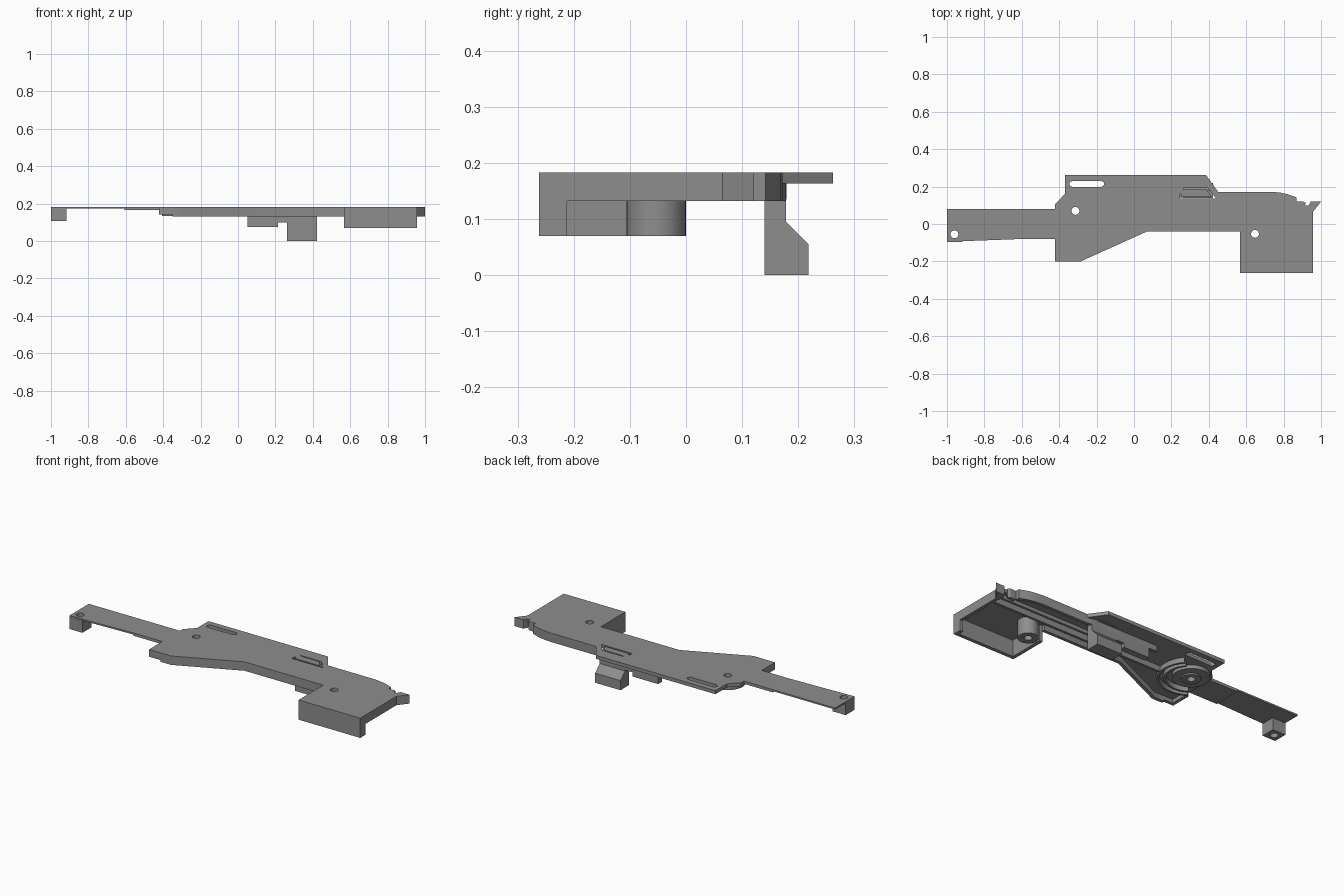
import bpy, bmesh, math
from mathutils import Vector

if "Cube" in bpy.data.objects:
    bpy.data.objects.remove(bpy.data.objects["Cube"])

grey = bpy.data.materials.new("matte grey")
grey.diffuse_color = (0.27, 0.27, 0.27, 1)
grey.use_nodes = True
grey.node_tree.nodes["Principled BSDF"].inputs["Base Color"].default_value = grey.diffuse_color
TOP = 0.183


def finish(name, mesh):
    bm = bmesh.new()
    bm.from_mesh(mesh)
    bmesh.ops.remove_doubles(bm, verts=bm.verts, dist=1e-5)
    bmesh.ops.recalc_face_normals(bm, faces=bm.faces)
    bm.to_mesh(mesh)
    bm.free()
    mesh.materials.clear()
    mesh.materials.append(grey)
    ob = bpy.data.objects.new(name, mesh)
    bpy.context.collection.objects.link(ob)
    return ob


def prism(name, loops, z0, z1):
    """Flat outline (first loop) with holes (other loops), extruded from z0 to z1."""
    cu = bpy.data.curves.new(name + "_outline", 'CURVE')
    cu.dimensions, cu.fill_mode, cu.extrude = '2D', 'BOTH', (z1 - z0) / 2
    for pts in loops:
        sp = cu.splines.new('POLY')
        sp.points.add(len(pts) - 1)
        for p, (x, y) in zip(sp.points, pts):
            p.co = (x, y, 0, 1)
        sp.use_cyclic_u = True
    tmp = bpy.data.objects.new(name + "_tmp", cu)
    bpy.context.collection.objects.link(tmp)
    bpy.context.view_layer.update()
    dg = bpy.context.evaluated_depsgraph_get()
    mesh = bpy.data.meshes.new_from_object(tmp.evaluated_get(dg))
    bpy.data.objects.remove(tmp)
    for v in mesh.vertices:
        v.co.z += (z0 + z1) / 2
    return finish(name, mesh)


def rect(x0, x1, y0, y1):
    return [(x0, y0), (x1, y0), (x1, y1), (x0, y1)]


def circle(x, y, r, n=24):
    return [(x + r * math.cos(2 * math.pi * i / n), y + r * math.sin(2 * math.pi * i / n)) for i in range(n)]


def wall(name, pts, z0, t=0.018):
    """Wall hanging from the plate, thickened to the left of its path."""
    pts = [Vector(p) for p in pts]
    inner = []
    for i, p in enumerate(pts):
        ns = []
        for a, b in ((i - 1, i), (i, i + 1)):
            if a >= 0 and b < len(pts):
                d = (pts[b] - pts[a]).normalized()
                ns.append(Vector((-d.y, d.x)))
        n = sum(ns, Vector((0, 0))).normalized()
        inner.append(p + n * t / max(0.4, n.dot(ns[0])))
    return prism(name, [[tuple(p) for p in pts + inner[::-1]]], z0, TOP - 0.01)


def side_profile(name, yz, x0, x1):
    n = len(yz)
    mesh = bpy.data.meshes.new(name)
    verts = [(x, y, z) for x in (x0, x1) for y, z in yz]
    faces = [range(n), range(2 * n - 1, n - 1, -1)]
    faces += [(i, (i + 1) % n, n + (i + 1) % n, n + i) for i in range(n)]
    mesh.from_pydata(verts, [], [list(f) for f in faces])
    return finish(name, mesh)


# Screw positions
ARM_HOLE, MID_HOLE, BOX_HOLE = (-0.96, -0.055), (-0.313, 0.07), (0.647, -0.053)
R = 0.021

# Main cover plate with slots and screw holes
back_curve = [(0.87, 0.142), (0.82, 0.16), (0.78, 0.168), (0.74, 0.172), (0.45, 0.172)]
outline = [(-0.423, -0.2), (-0.285, -0.2), (0.07, -0.04), (0.567, -0.04), (0.567, -0.262), (0.957, -0.262),
           (0.957, 0.065), (1, 0.12), (0.945, 0.12), (0.935, 0.1), (0.912, 0.1), (0.92, 0.112),
           (0.905, 0.12), (0.87, 0.12)] + back_curve + [
           (0.385, 0.262), (-0.37, 0.262), (-0.37, 0.16), (-0.423, 0.105)]
slot = [(x + 0.015 * math.cos(a), 0.214 + 0.015 * math.sin(a))
        for x, s in ((-0.175, -1), (-0.33, 1))
        for a in [s * math.pi / 2 + math.pi * i / 8 for i in range(9)]]
lever_gap = [(0.245, 0.16), (0.245, 0.135), (0.44, 0.135), (0.395, 0.192), (0.265, 0.192), (0.265, 0.185),
             (0.385, 0.185), (0.415, 0.145), (0.255, 0.145), (0.255, 0.16)]
prism("cover_plate", [outline, slot, lever_gap, circle(*MID_HOLE, R), circle(*BOX_HOLE, R)], 0.163, TOP)

# Thin arm, thicker at its root, with a screw block at the end
prism("arm_plate", [[(-1, -0.095), (-0.6, -0.08), (-0.423, -0.08), (-0.423, 0.08), (-1, 0.08)],
                    circle(*ARM_HOLE, R)], 0.174, TOP)
prism("arm_root", [rect(-0.606, -0.423, -0.08, 0.08)], 0.167, 0.176)
prism("arm_screw_block", [rect(-1, -0.918, -0.095, -0.015), circle(*ARM_HOLE, R)], 0.106, 0.176)

# Outer skirt
wall("front_skirt", [(-0.35, -0.2), (-0.285, -0.2), (0.07, -0.04), (0.567, -0.04)], 0.132)
wall("left_skirt", [(-0.423, -0.08), (-0.423, -0.2), (-0.35, -0.2)], 0.142)
wall("right_skirt", [(0.957, -0.212), (0.957, 0.065)], 0.132)
wall("back_skirt", [(0.87, 0.12)] + back_curve + [(0.42, 0.178), (0.0, 0.178)], 0.132)
prism("end_tab", [[(0.935, 0.06), (0.957, 0.065), (1, 0.12), (0.945, 0.12), (0.935, 0.1)]], 0.132, 0.17)
prism("tab_bridge", [[(0.87, 0.095), (0.912, 0.1), (0.92, 0.112), (0.905, 0.12), (0.87, 0.12)]], 0.132, 0.17)

# Deep box section and its screw boss
wall("box_walls", [(0.567, -0.035), (0.567, -0.262), (0.957, -0.262), (0.957, -0.212)], 0.07, 0.02)
prism("box_boss", [circle(*BOX_HOLE, 0.053, 32), circle(*BOX_HOLE, R)], 0.07, 0.17)

# Pivot boss and curved guide ribs
prism("pivot_disc", [circle(*MID_HOLE, 0.095, 40), circle(*MID_HOLE, R)], 0.142, 0.17)
prism("pivot_boss", [circle(*MID_HOLE, 0.05, 32), circle(*MID_HOLE, R)], 0.134, 0.15)
for k, (cx, r) in enumerate(((-0.31, 0.17), (-0.31, 0.135))):
    arc = [(cx + r * math.cos(a), 0.07 + r * math.sin(a))
           for a in [math.radians(-125 + 165 * i / 16) for i in range(17)]]
    wall("guide_rib_%d" % k, arc, 0.135, 0.012)

# Long groove rails
wall("lower_rail", [(-0.14, 0.02), (0.957, 0.02)], 0.132, 0.014)
wall("upper_rail", [(0.05, 0.06), (0.957, 0.06)], 0.143, 0.014)

# Lever post with chamfered foot, and catch beside it
side_profile("lever_post", [(0.14, 0), (0.218, 0), (0.218, 0.055), (0.178, 0.095), (0.178, 0.17), (0.14, 0.17)],
             0.262, 0.422)
prism("catch_block", [rect(0.052, 0.215, 0.142, 0.178)], 0.076, 0.17)
prism("catch_bridge", [rect(0.215, 0.262, 0.142, 0.178)], 0.1, 0.17)

# Smooth the rounded parts, keep edges sharp
for ob in bpy.context.collection.objects:
    ob.select_set(True)
    bpy.context.view_layer.objects.active = ob
bpy.ops.object.shade_smooth_by_angle(angle=math.radians(25))
